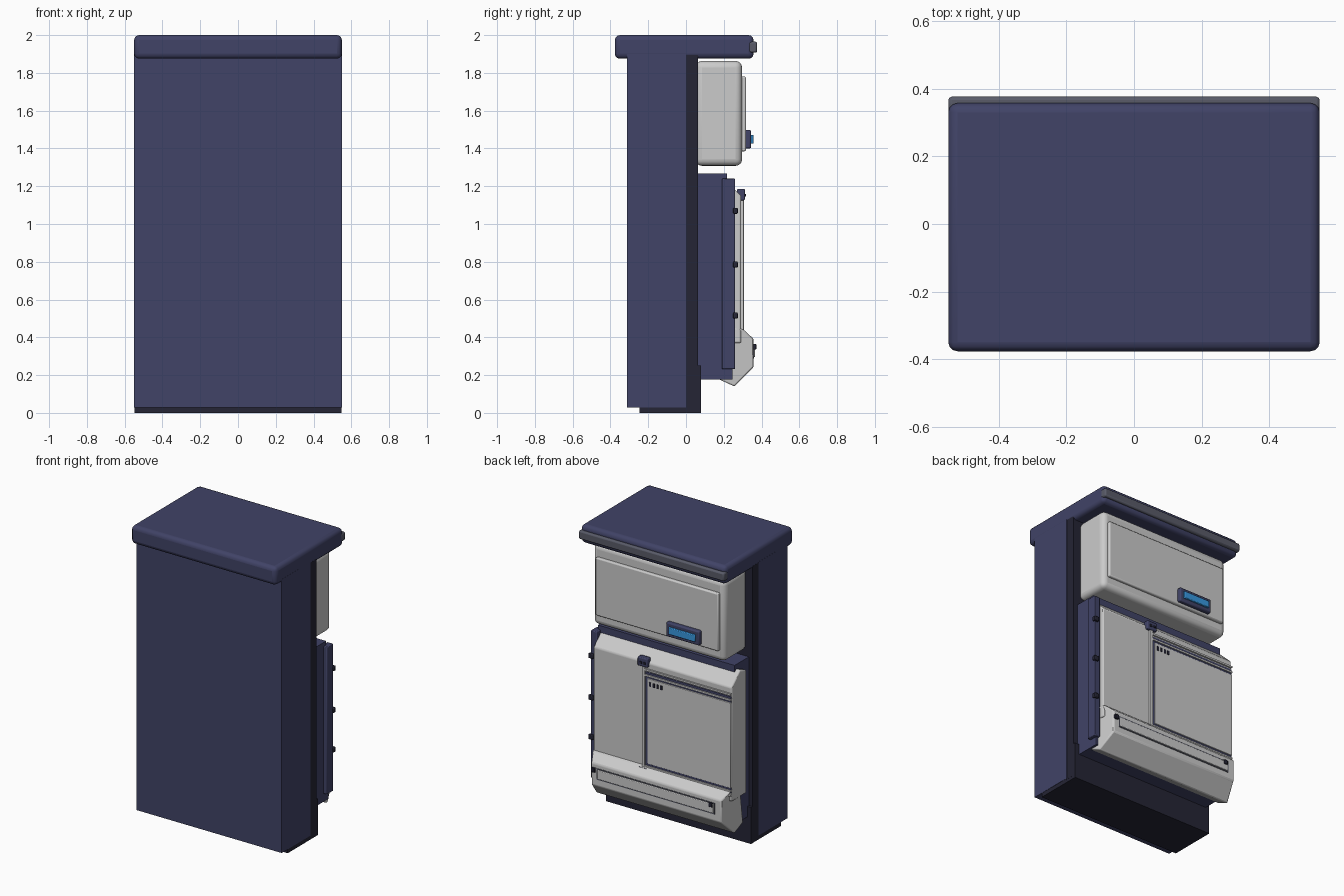
import bpy, bmesh

if "Cube" in bpy.data.objects:
    bpy.data.objects.remove(bpy.data.objects["Cube"])

def material(name, rgb):
    m = bpy.data.materials.new(name)
    m.diffuse_color = (*rgb, 1)
    m.use_nodes = True
    m.node_tree.nodes["Principled BSDF"].inputs["Base Color"].default_value = m.diffuse_color
    return m

NAVY = material("navy", (0.052, 0.056, 0.135))
DARK = material("dark_navy", (0.018, 0.018, 0.035))
STEEL = material("dark_steel", (0.10, 0.105, 0.14))
BLUE = material("screen_blue", (0.04, 0.32, 0.75))
GREY = None

def finish(bm, name, mat, bevel, segments):
    bmesh.ops.recalc_face_normals(bm, faces=bm.faces)
    me = bpy.data.meshes.new(name)
    bm.to_mesh(me)
    bm.free()
    ob = bpy.data.objects.new(name, me)
    bpy.context.collection.objects.link(ob)
    if mat:
        me.materials.append(mat)
    if bevel:
        mod = ob.modifiers.new("bevel", 'BEVEL')
        mod.width, mod.segments, mod.limit_method = bevel, segments, 'ANGLE'
        mod.angle_limit = 0.35
        bpy.context.view_layer.objects.active = ob
        ob.select_set(True)
        bpy.ops.object.shade_smooth_by_angle()
        ob.select_set(False)
    return ob

def box(name, x, y, z, mat=GREY, bevel=0, segments=2):
    """Box from (min, max) ranges."""
    bm = bmesh.new()
    bmesh.ops.create_cube(bm, size=1)
    for v in bm.verts:
        v.co = [(a + b) / 2 + c * (b - a) for (a, b), c in zip((x, y, z), v.co)]
    return finish(bm, name, mat, bevel, segments)

def prism(name, x, profile, mat=GREY, bevel=0, inset=0, inset_from=9):
    """Y-Z profile extruded along x; points in front of inset_from are drawn in at the ends."""
    bm = bmesh.new()
    rings = []
    for px, s in ((x[0], 1), (x[1], -1)):
        rings.append([bm.verts.new((px + (s * inset if y > inset_from else 0), y, z))
                      for y, z in profile])
    n = len(profile)
    for i in range(n):
        j = (i + 1) % n
        bm.faces.new((rings[0][i], rings[0][j], rings[1][j], rings[1][i]))
    for r in rings:
        bm.faces.new(r)
    return finish(bm, name, mat, bevel, 2)

# Cabinet shell, base and cap
box("cabinet", (-.55, .55), (-.313, 0), (.028, 1.9), NAVY)
box("service_panel", (-.549, .549), (-.02, .063), (.02, 1.895), DARK)
box("base", (-.548, .548), (-.245, .08), (0, .25), DARK)
box("top_cap", (-.55, .55), (-.377, .358), (1.875, 2), NAVY, .027, 3)
box("cap_trim", (-.55, .55), (.33, .377), (1.907, 1.965), STEEL, .01)

# Upper housing with raised cover and display
box("upper_housing", (-.5, .5), (.05, .297), (1.308, 1.863), GREY, .035, 4)
box("upper_cover", (-.465, .465), (.28, .318), (1.385, 1.78), GREY, .008)
box("display_bezel", (-.34, -.09), (.31, .345), (1.4, 1.497), NAVY, .008)
box("display_screen", (-.315, -.115), (.34, .358), (1.425, 1.472), BLUE, .004)

# Lower housing and hinge-side frame
box("lower_housing", (-.52, .515), (.05, .217), (.178, 1.267), NAVY)
box("lower_housing_foot", (-.52, .515), (.19, .245), (.178, .4), NAVY)
box("door_frame", (.495, .54), (.19, .26), (.232, 1.24), NAVY, .005)
for i, z in enumerate((1.07, .785, .515)):
    box(f"hinge_{i + 1}", (.515, .55), (.25, .274), (z - .016, z + .016), DARK, .004)

# Door with sloping top
prism("door", (-.55, .497), [(.13, .37), (.13, 1.21), (.2, 1.237), (.292, 1.15), (.292, .37)],
      GREY, .008)

# Sliding panel, its dark border and rails
box("panel_border", (-.548, .1), (.28, .296), (.43, 1.09), NAVY)
box("sliding_panel", (-.549, .082), (.285, .302), (.465, 1.05), GREY, .003)
for i, z in enumerate((1.068, 1.105, .445, .415)):
    box(f"slide_rail_{i + 1}", (-.549, .1), (.285, .304), (z - .006, z + .006), GREY)
box("upright_bar", (.1, .122), (.28, .306), (.42, 1.15), GREY, .003)
for i in range(4):
    box(f"indicator_{i + 1}", (.052 - i * .028, .066 - i * .028), (.295, .306), (1.0, 1.028), DARK)
box("latch_block", (.075, .15), (.27, .312), (1.125, 1.185), NAVY, .006)
for i, x in enumerate((.095, .122)):
    box(f"latch_pin_{i + 1}", (x - .007, x + .007), (.3, .318), (1.145, 1.16), DARK)
box("bar_foot", (.08, .14), (.28, .312), (.415, .435), NAVY)

# Output tray with chamfered ends, recess plate and end studs
prism("output_tray", (-.55, .5),
      [(.165, .182), (.257, .14), (.358, .243), (.358, .392), (.3, .445), (.2, .455)],
      GREY, .008, .035, .32)
box("tray_gasket", (-.47, .425), (.35, .361), (.288, .365), STEEL)
box("tray_plate", (-.463, .418), (.35, .366), (.295, .358), GREY, .004)
for i, x in enumerate((.447, -.442)):
    box(f"tray_stud_{i + 1}", (x - .014, x + .014), (.35, .372), (.335, .365), DARK, .003)
